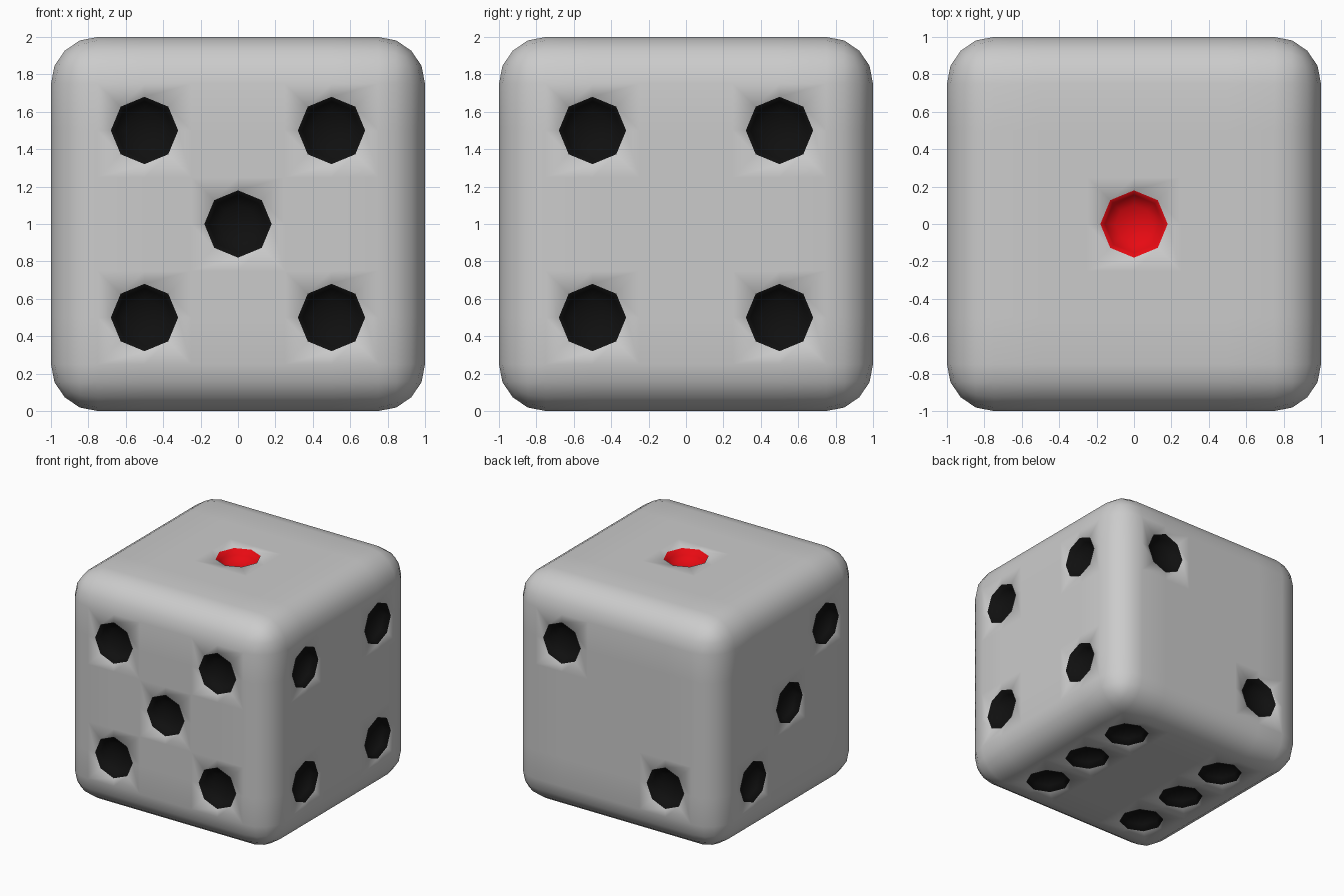
import bpy, bmesh
from mathutils import Vector

if "Cube" in bpy.data.objects:
    bpy.data.objects.remove(bpy.data.objects["Cube"])


def material(name, rgb):
    m = bpy.data.materials.new(name)
    m.diffuse_color = (*rgb, 1)
    m.use_nodes = True
    m.node_tree.nodes["Principled BSDF"].inputs["Base Color"].default_value = m.diffuse_color
    return m


# Rounded cube body
bm = bmesh.new()
bmesh.ops.create_cube(bm, size=2)
bmesh.ops.bevel(bm, geom=bm.edges[:], offset=0.25, segments=4, profile=0.5,
                affect='EDGES')

# Quarter-unit grid lines on every face
for axis in range(3):
    n = Vector((0, 0, 0))
    n[axis] = 1
    for k in (-0.5, -0.25, 0, 0.25, 0.5):
        bmesh.ops.bisect_plane(bm, geom=bm.verts[:] + bm.edges[:] + bm.faces[:],
                               dist=1e-5, plane_co=n * k, plane_no=n)

# Pip layouts: face normal -> centres on that face
h = 0.5
corners = [(a, b) for a in (-h, h) for b in (-h, h)]
pips = []
pips += [((0, 0, 1), (0, 0, 1))]                                        # one
pips += [((0, 1, 0), (s, 1, s)) for s in (-h, h)]                       # two
pips += [((-1, 0, 0), (-1, -s, s)) for s in (-h, 0, h)]                 # three
pips += [((1, 0, 0), (1, a, b)) for a, b in corners]                    # four
pips += [((0, -1, 0), (a, -1, b)) for a, b in corners + [(0, 0)]]       # five
pips += [((0, 0, -1), (a, b, -1)) for a in (-h, h) for b in (-h, 0, h)]  # six

# Each pip: merge four cells, inset an octagon, then sink a bowl
for normal, centre in pips:
    n, c = Vector(normal), Vector(centre)
    hub = min(bm.verts, key=lambda v: (v.co - c).length)
    face = bmesh.ops.dissolve_faces(bm, faces=list(hub.link_faces))['region'][0]
    slot = 2 if n.z > 0.5 else 1
    for i, (r, depth) in enumerate(((0.18, 0), (0.155, 0.05), (0.10, 0.085))):
        new = bmesh.ops.inset_individual(bm, faces=[face], thickness=0.02)['faces']
        for v in face.verts:
            d = v.co - c
            d -= n * d.dot(n)
            v.co = c + d.normalized() * r - n * depth
        if i:
            for f in new:
                f.material_index = slot
    face.material_index = slot
    tip = bmesh.ops.poke(bm, faces=[face])
    tip['verts'][0].co = c - n * 0.1
    for f in tip['faces']:
        f.material_index = slot

for f in bm.faces:
    f.smooth = True
bmesh.ops.translate(bm, verts=bm.verts[:], vec=(0, 0, 1))
bmesh.ops.recalc_face_normals(bm, faces=bm.faces[:])

mesh = bpy.data.meshes.new("die")
bm.to_mesh(mesh)
bm.free()
mesh.materials.append(material("body_grey", (0.8, 0.8, 0.8)))
mesh.materials.append(material("pip_black", (0.005, 0.005, 0.005)))
mesh.materials.append(material("pip_red", (0.8, 0.003, 0.006)))
bpy.context.collection.objects.link(bpy.data.objects.new("die", mesh))
